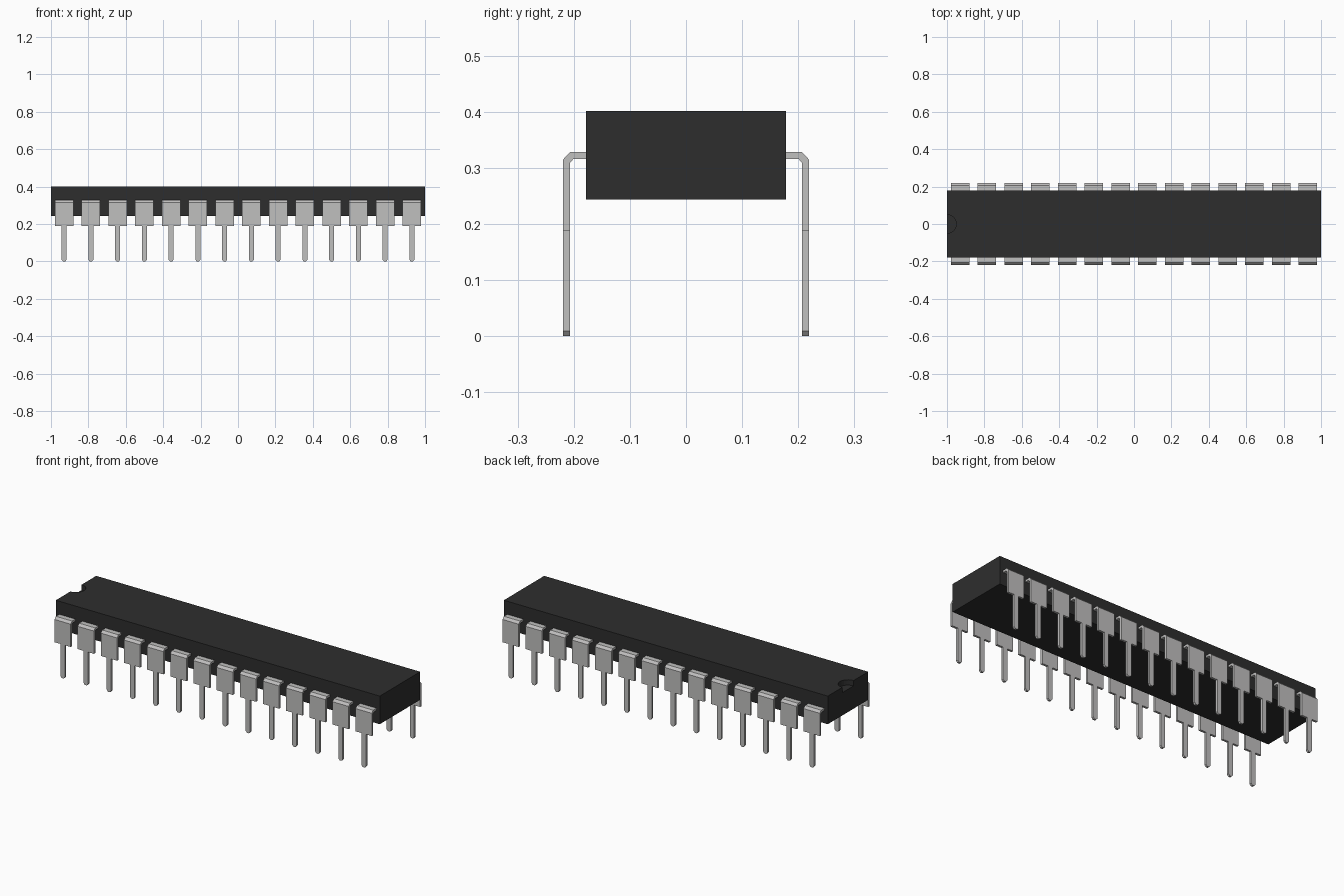
import bpy, bmesh, math
from mathutils import Vector

if "Cube" in bpy.data.objects:
    bpy.data.objects.remove(bpy.data.objects["Cube"], do_unlink=True)


def material(name, rgb):
    m = bpy.data.materials.new(name)
    m.use_nodes = True
    m.diffuse_color = (*rgb, 1)
    m.node_tree.nodes["Principled BSDF"].inputs["Base Color"].default_value = (*rgb, 1)
    return m


def prism(bm, points, offset):
    """Extrude a closed outline of 3D points along an offset."""
    face = bm.faces.new([bm.verts.new(p) for p in points])
    new = bmesh.ops.extrude_face_region(bm, geom=[face])["geom"]
    verts = [v for v in new if isinstance(v, bmesh.types.BMVert)]
    bmesh.ops.translate(bm, verts=verts, vec=Vector(offset))


def finish(bm, name, mat):
    bmesh.ops.recalc_face_normals(bm, faces=bm.faces[:])
    mesh = bpy.data.meshes.new(name)
    bm.to_mesh(mesh)
    bm.free()
    mesh.materials.append(mat)
    ob = bpy.data.objects.new(name, mesh)
    bpy.context.collection.objects.link(ob)
    return ob


plastic = material("black plastic", (0.027, 0.027, 0.027))
metal = material("tinned metal", (0.53, 0.525, 0.52))

HALF_W, BOTTOM, TOP = 0.178, 0.244, 0.401
PITCH, COUNT = 0.143, 14

# Package body
bm = bmesh.new()
prism(bm, [(-1, -HALF_W, BOTTOM), (1, -HALF_W, BOTTOM),
           (1, HALF_W, BOTTOM), (-1, HALF_W, BOTTOM)], (0, 0, TOP - BOTTOM))
body = finish(bm, "body", plastic)

# Half-round orientation notch at the left end of the top
bm = bmesh.new()
ring = [(-1 + 0.05 * math.cos(a), 0.05 * math.sin(a), TOP - 0.03)
        for a in (math.tau * i / 24 for i in range(24))]
prism(bm, ring, (0, 0, 0.1))
cutter = finish(bm, "notch_cutter", plastic)
cutter.hide_render = True
cut = body.modifiers.new("notch", "BOOLEAN")
cut.operation = "DIFFERENCE"
cut.solver = "EXACT"
cut.object = cutter
bpy.context.view_layer.objects.active = body
bpy.ops.object.modifier_apply(modifier=cut.name)
bpy.data.objects.remove(cutter, do_unlink=True)

# One pin: bent wide shoulder plus narrow leg with a tapered tip
IN, OUT, STEP = 0.2065, 0.219, 0.188
x0 = -PITCH * (COUNT - 1) / 2
bm = bmesh.new()
shoulder = [(0.17, 0.328), (0.207, 0.328), (OUT, 0.315), (OUT, STEP),
            (IN, STEP), (IN, 0.309), (0.201, 0.3155), (0.17, 0.3155)]
prism(bm, [(x0 - 0.05, y, z) for y, z in shoulder], (0.1, 0, 0))
leg = [(-0.0135, STEP), (-0.0135, 0.009), (-0.006, 0),
       (0.006, 0), (0.0135, 0.009), (0.0135, STEP)]
prism(bm, [(x0 + x, IN, z) for x, z in leg], (0, OUT - IN, 0))
pins = finish(bm, "pins", metal)

# Repeat along the body and mirror to the other side
row = pins.modifiers.new("row", "ARRAY")
row.count = COUNT
row.use_relative_offset = False
row.use_constant_offset = True
row.constant_offset_displace = (PITCH, 0, 0)
sides = pins.modifiers.new("both sides", "MIRROR")
sides.use_axis = (False, True, False)
sides.use_mirror_merge = False
